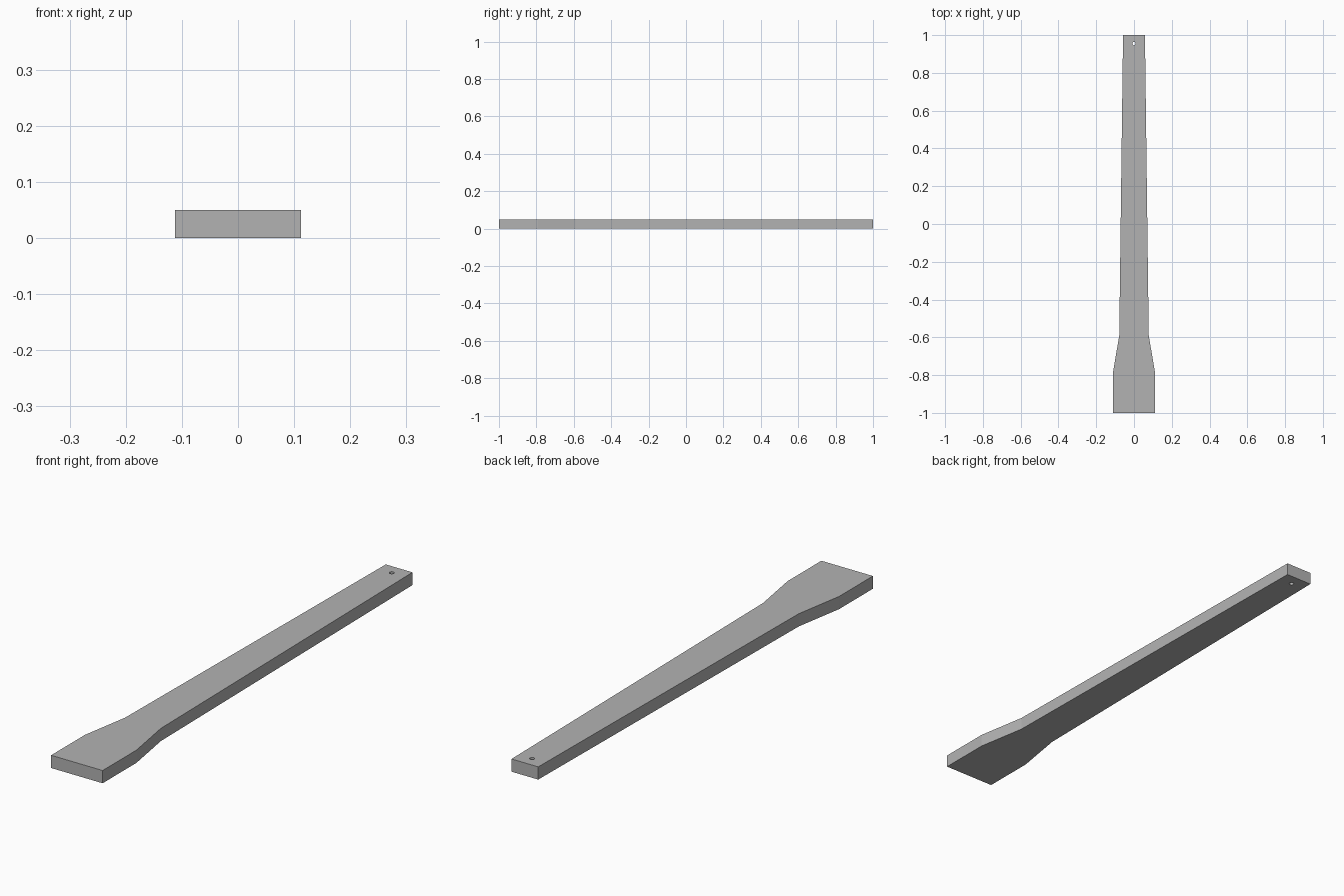
import bpy
import math

cube = bpy.data.objects.get("Cube")
if cube:
    bpy.data.objects.remove(cube, do_unlink=True)

THICKNESS = 0.05
HOLE_Y, HOLE_RADIUS, HOLE_SIDES = 0.955, 0.009, 16

# Plain grey material
grey = bpy.data.materials.new("plain_grey")
grey.use_nodes = True
colour = (0.45, 0.45, 0.45, 1)
grey.diffuse_color = colour
grey.node_tree.nodes["Principled BSDF"].inputs["Base Color"].default_value = colour

# Half outline of the board: wide blade, shoulder, long tapering handle
right_side = [(0.112, -1), (0.112, -0.79), (0.078, -0.59), (0.058, 1)]
outline = right_side + [(-x, y) for x, y in reversed(right_side)]

# Hanging hole near the narrow end
angles = [2 * math.pi * i / HOLE_SIDES for i in range(HOLE_SIDES)]
hole = [(HOLE_RADIUS * math.cos(a), HOLE_Y + HOLE_RADIUS * math.sin(a)) for a in angles]


def add_loop(curve, points):
    spline = curve.splines.new("POLY")
    spline.points.add(len(points) - 1)
    for point, (x, y) in zip(spline.points, points):
        point.co = (x, y, 0, 1)
    spline.use_cyclic_u = True


# Filled profile extruded to the board thickness
profile = bpy.data.curves.new("tapered_board", "CURVE")
profile.dimensions = "2D"
profile.fill_mode = "BOTH"
profile.extrude = THICKNESS / 2
add_loop(profile, outline)
add_loop(profile, hole)
profile.materials.append(grey)

board = bpy.data.objects.new("tapered_board", profile)
board.location.z = THICKNESS / 2
bpy.context.collection.objects.link(board)

# Turn the profile into a flat-shaded mesh
bpy.ops.object.select_all(action="DESELECT")
board.select_set(True)
bpy.context.view_layer.objects.active = board
bpy.ops.object.convert(target="MESH")
bpy.ops.object.shade_flat()
